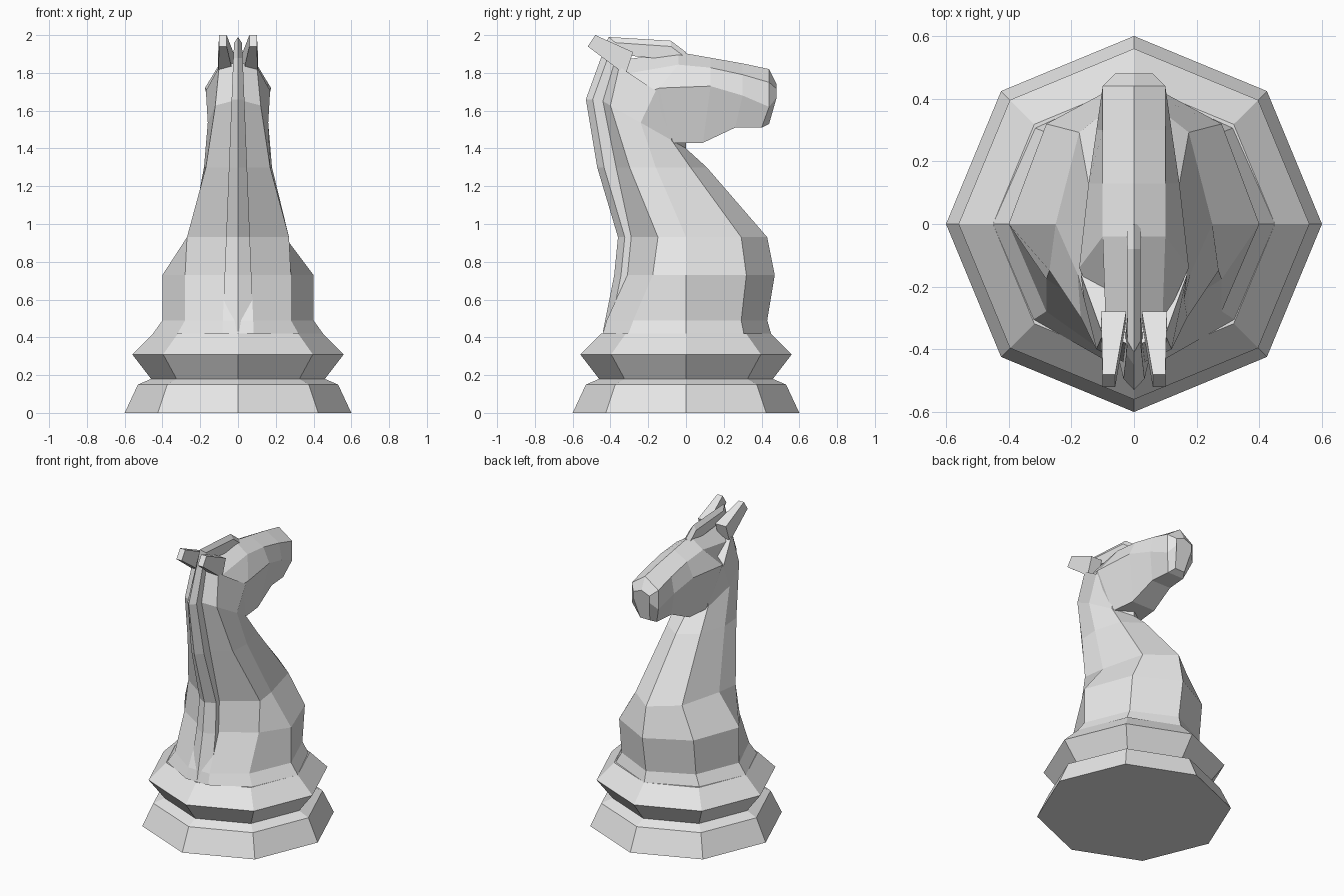
import bpy, bmesh
from math import cos, sin, pi
from mathutils import Vector

cube = bpy.data.objects.get("Cube")
if cube:
    bpy.data.objects.remove(cube, do_unlink=True)

stone = bpy.data.materials.new("light_grey")
stone.use_nodes = True
colour = (0.8, 0.8, 0.8, 1)
stone.diffuse_color = colour
stone.node_tree.nodes["Principled BSDF"].inputs["Base Color"].default_value = colour


def loft(name, rings):
    """Skin a series of equal closed rings and cap both ends, flat shaded."""
    bm = bmesh.new()
    loops = [[bm.verts.new(point) for point in ring] for ring in rings]
    count = len(loops[0])
    for lower, upper in zip(loops, loops[1:]):
        for i in range(count):
            j = (i + 1) % count
            bm.faces.new((lower[i], lower[j], upper[j], upper[i]))
    bm.faces.new(loops[0])
    bm.faces.new(loops[-1])
    bmesh.ops.recalc_face_normals(bm, faces=bm.faces)
    mesh = bpy.data.meshes.new(name)
    bm.to_mesh(mesh)
    bm.free()
    mesh.materials.append(stone)
    bpy.context.collection.objects.link(bpy.data.objects.new(name, mesh))


def mirrored(half):
    """Complete a half ring across x = 0."""
    return half + [(-x, y, z) for x, y, z in reversed(half) if x > 0]


def strip_width(z):
    """Half width of the mane strip, narrowing towards the top."""
    return 0.1 - 0.04 * z


def octagon(radius, z):
    corners = [i * pi / 4 for i in range(8)]
    return [(radius * cos(a), radius * sin(a), z) for a in corners]


def neck_ring(z, back_y, side_y, front_y, corner_width, side_width):
    """Rear strip, rear corner, side, front corner and breast; the throat dips."""
    drop = 0.25 if z > 1.5 else 0
    slope = drop / (front_y - back_y)
    back = Vector((strip_width(z), back_y, z))
    side = Vector((side_width, side_y, z - slope * (side_y - back_y)))
    front = Vector((0, front_y, z - drop))
    rear_corner = back.lerp(side, 0.5 - 0.4 * abs(z - 0.9))
    rear_corner.x = corner_width
    front_corner = side.lerp(front, 0.68)
    front_corner.x = side_width * 0.7
    return mirrored([back, rear_corner, side, front_corner, front])


def head_section(y, crown, cheek, jaw, width):
    """Crown ridge, brow edge, cheek and jaw; wide cheeks lean back."""
    brow = crown + (cheek - crown) * 0.35
    lean = max(0, width - 0.15) * 4
    return mirrored([(0, y, crown), (min(width, 0.1), y, brow),
                     (width, y - lean, cheek), (width * 0.6, y - 0.04, jaw)])


def mane_section(y, z):
    """Ridge, edge and root, sunk into the neck behind and the head above."""
    ridge = Vector((0, y, z))
    root = Vector((0, y + (0.12 if y < -0.3 else 0), z - (0.1 if z > 1.9 else 0)))
    edge = ridge.lerp(root, 0.3)
    edge.x = root.x = strip_width(z)
    return mirrored([ridge, edge, root])


def ear_section(sign, x, y, z, width, height):
    corners = ((-1, 1), (1, 1), (1, -1), (-1, -1))
    return [(sign * (x + a * width), y + b * 0.02, z + b * height) for a, b in corners]


# Octagonal turned base
profile = ((0.6, 0), (0.53, 0.15), (0.46, 0.18), (0.56, 0.31), (0.45, 0.42))
loft("base", [octagon(*step) for step in profile])

# Chest and neck
neck = (
    (0.42, -0.44, 0, 0.45, 0.32, 0.45),
    (0.49, -0.42, 0, 0.43, 0.28, 0.4),
    (0.73, -0.31, 0, 0.47, 0.28, 0.4),
    (0.93, -0.29, 0, 0.43, 0.27, 0.25),
    (1.3, -0.37, -0.16, 0.11, 0.17, 0.18),
    (1.65, -0.44, -0.24, 0, 0.12, 0.16),
    (1.85, -0.38, -0.16, 0, 0.1, 0.17),
)
loft("neck", [neck_ring(*row) for row in neck])

# Head from poll to muzzle
head = (
    (-0.33, 1.87, 1.65, 1.55, 0.09),
    (-0.04, 1.91, 1.72, 1.43, 0.175),
    (0.13, 1.88, 1.73, 1.43, 0.145),
    (0.3, 1.85, 1.68, 1.51, 0.12),
    (0.44, 1.82, 1.62, 1.51, 0.1),
    (0.48, 1.74, 1.67, 1.53, 0.06),
)
loft("head", [head_section(*row) for row in head])

# Mane up the neck and over the crown
mane = ((-0.44, 0.43), (-0.38, 0.73), (-0.36, 0.93), (-0.47, 1.3), (-0.53, 1.66),
        (-0.45, 1.88), (-0.41, 1.99), (-0.08, 1.97), (0, 1.91))
loft("mane", [mane_section(*point) for point in mane])

# Swept back ears, root then tip
ear = ((0.065, -0.3, 1.85, 0.04, 0.06), (0.08, -0.5, 1.97, 0.02, 0.03))
for side, sign in (("left", 1), ("right", -1)):
    loft(side + "_ear", [ear_section(sign, *row) for row in ear])
